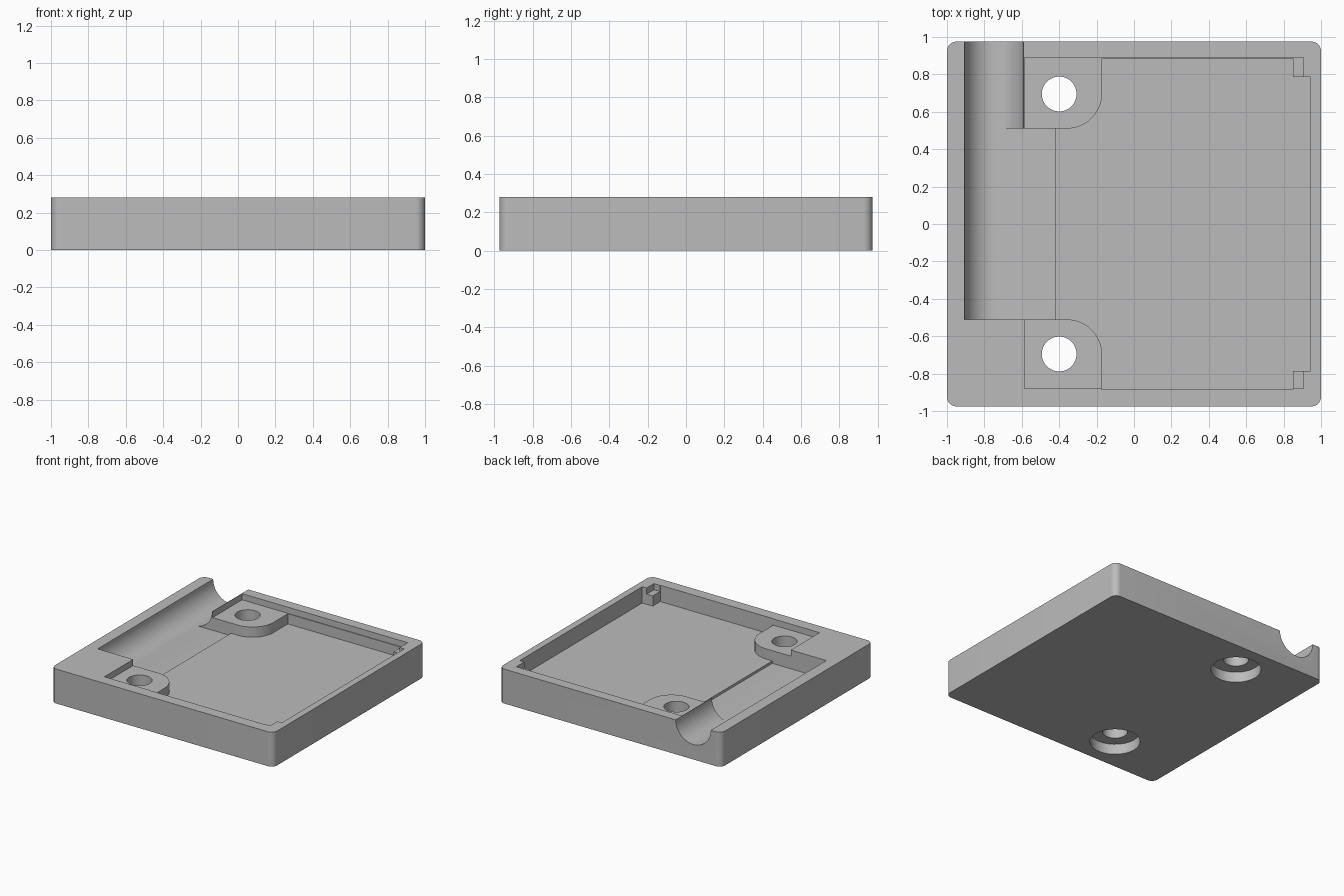
import bpy, bmesh, math

if "Cube" in bpy.data.objects:
    bpy.data.objects.remove(bpy.data.objects["Cube"])

grey = bpy.data.materials.new("plain_grey")
grey.use_nodes = True
COLOUR = (0.5, 0.5, 0.5, 1)
grey.diffuse_color = COLOUR
grey.node_tree.nodes["Principled BSDF"].inputs["Base Color"].default_value = COLOUR

HEIGHT = 0.28
ABOVE = 0.4          # top of every cutter
FLOOR = 0.147        # main pocket floor
TAB_TOP = 0.23       # recess level on the screw tabs


def arc(cx, cy, r, start, end, steps=12):
    angles = [math.radians(start + (end - start) * i / steps) for i in range(steps + 1)]
    return [(cx + r * math.cos(a), cy + r * math.sin(a)) for a in angles]


def prism(name, outline, z0, z1):
    """Extrude a flat outline straight up."""
    bm = bmesh.new()
    face = bm.faces.new([bm.verts.new((x, y, z0)) for x, y in outline])
    top = bmesh.ops.extrude_face_region(bm, geom=[face])["geom"]
    for v in top:
        if isinstance(v, bmesh.types.BMVert):
            v.co.z = z1
    bmesh.ops.recalc_face_normals(bm, faces=bm.faces)
    mesh = bpy.data.meshes.new(name)
    bm.to_mesh(mesh)
    bm.free()
    mesh.materials.append(grey)
    obj = bpy.data.objects.new(name, mesh)
    bpy.context.collection.objects.link(obj)
    return obj


def rect(x0, x1, y0, y1):
    return [(x0, y0), (x1, y0), (x1, y1), (x0, y1)]


def disc(cx, cy, r):
    return arc(cx, cy, r, 0, 360, 48)[:-1]


# Base block with rounded upright corners
R = 0.05
X, Y = 1 - R, 0.975 - R
outline = (arc(X, Y, R, 0, 90, 8) + arc(-X, Y, R, 90, 180, 8)
           + arc(-X, -Y, R, 180, 270, 8) + arc(X, -Y, R, 270, 360, 8))
base = prism("base_tray", outline, 0, HEIGHT)

# Main pocket, leaving two rounded screw tabs and two corner blocks
back_half = ([(0.945, 0.787), (0.85, 0.787), (0.85, 0.884), (-0.17, 0.884)]
             + arc(-0.36, 0.70, 0.19, 0, -90) + [(-0.42, 0.51)])
front_half = [(x, -y) for x, y in reversed(back_half)]
cutters = [prism("pocket_cutter", back_half + front_half, FLOOR, ABOVE)]

# Shallow recess over the tabs and corner steps
cutters.append(prism("recess_cutter", rect(-0.586, 0.905, -0.88, 0.89), TAB_TOP, ABOVE))

# Lower strip beside the channel
cutters.append(prism("strip_cutter", rect(-0.747, -0.42, -0.51, 0.51), 0.127, ABOVE))

# Round channel open at the back: a U section run along y
channel = prism("channel_cutter",
                arc(0, 0, 0.158, 180, 360, 32) + [(0.158, 0.1), (-0.158, 0.1)], -1.1, 0.51)
channel.rotation_euler.x = math.pi / 2
channel.location = (-0.748, 0, HEIGHT)
cutters.append(channel)

# Screw holes with counterbores underneath
for side in (-1, 1):
    cutters.append(prism("screw_hole_cutter", disc(-0.4, side * 0.695, 0.093), -0.1, ABOVE))
    cutters.append(prism("counterbore_cutter", disc(-0.4, side * 0.695, 0.185), -0.1, 0.085))

for cutter in cutters:
    mod = base.modifiers.new(cutter.name, "BOOLEAN")
    mod.operation = "DIFFERENCE"
    mod.solver = "EXACT"
    mod.object = cutter
    cutter.hide_render = True
    cutter.hide_set(True)

# Apply the cuts, then remove the cutters
bpy.context.view_layer.objects.active = base
base.select_set(True)
for mod in list(base.modifiers):
    bpy.ops.object.modifier_apply(modifier=mod.name)
for cutter in cutters:
    bpy.data.objects.remove(cutter)

bpy.ops.object.shade_smooth_by_angle(angle=math.radians(30))
